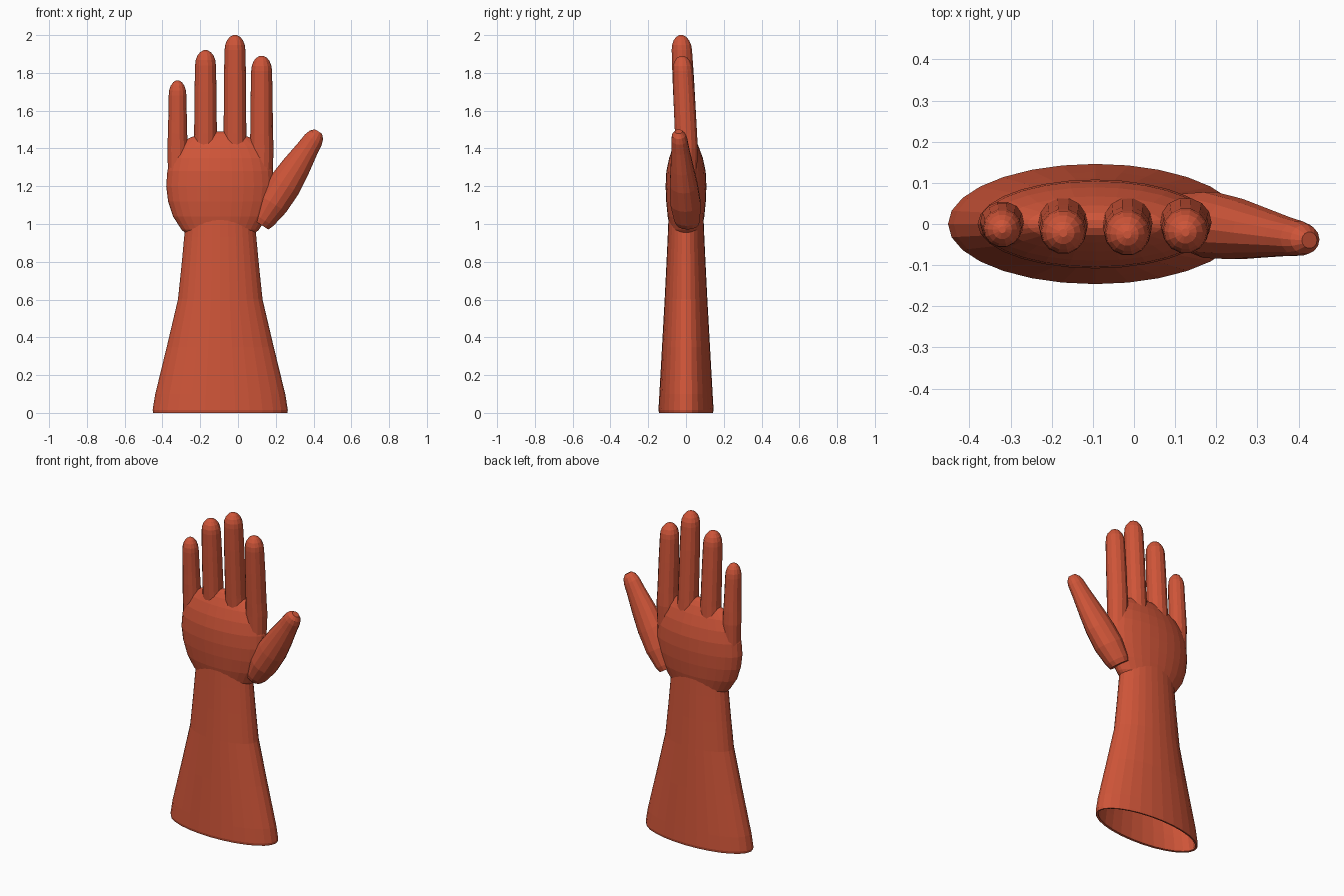
import bpy, bmesh, math
from mathutils import Vector

if "Cube" in bpy.data.objects:
    bpy.data.objects.remove(bpy.data.objects["Cube"])

red = bpy.data.materials.new("red_rubber")
red.diffuse_color = (0.62, 0.09, 0.04, 1)
red.use_nodes = True
red.node_tree.nodes["Principled BSDF"].inputs["Base Color"].default_value = red.diffuse_color


def loft(name, rings, sides, direction=(0, 0, 1), caps=(True, True)):
    """Skin elliptical rings (x, y, z, r_across, r_depth) square to direction."""
    d = Vector(direction).normalized()
    u = Vector((d.z, 0, -d.x)).normalized()
    v = d.cross(u)
    bm = bmesh.new()
    loops = []
    for x, y, z, ru, rv in rings:
        loops.append([bm.verts.new(Vector((x, y, z))
                      + u * ru * math.cos(2 * math.pi * i / sides)
                      + v * rv * math.sin(2 * math.pi * i / sides))
                      for i in range(sides)])
    for a, b in zip(loops, loops[1:]):
        for i in range(sides):
            j = (i + 1) % sides
            bm.faces.new((a[i], a[j], b[j], b[i]))
    if caps[0]:
        bm.faces.new(loops[0][::-1])
    if caps[1]:
        bm.faces.new(loops[-1])
    bmesh.ops.recalc_face_normals(bm, faces=bm.faces[:])
    me = bpy.data.meshes.new(name)
    bm.to_mesh(me)
    bm.free()
    me.materials.append(red)
    ob = bpy.data.objects.new(name, me)
    bpy.context.collection.objects.link(ob)
    return ob


# Flared cuff, open at the bottom, with a thin wall
CX = -0.094
cuff = loft("cuff", [(CX, 0, z, rx, ry) for z, rx, ry in (
    (0, .355, .143), (.015, .358, .146), (.1, .344, .141), (.35, .283, .127),
    (.6, .224, .113), (.78, .205, .104), (.93, .191, .097), (1.05, .18, .092))],
    28, caps=(False, False))
wall = cuff.modifiers.new("wall", "SOLIDIFY")
wall.thickness = 0.012
wall.offset = -1

# Flattened rounded palm
loft("palm", [(CX, 0, z, rx, ry) for z, rx, ry in (
    (.92, .15, .065), (.97, .205, .083), (1.04, .25, .097), (1.12, .276, .105),
    (1.2, .286, .108), (1.28, .28, .104), (1.35, .262, .089), (1.41, .225, .067),
    (1.455, .165, .045), (1.48, .1, .027), (1.49, .04, .01))], 28)

# Four fingers: x, radius, base height, tip height
for name, x, r, base, top in (("little_finger", -.32, .051, 1.22, 1.76),
                              ("ring_finger", -.172, .06, 1.25, 1.92),
                              ("middle_finger", -.016, .06, 1.25, 2.0),
                              ("index_finger", .125, .06, 1.25, 1.89)):
    def fy(z):
        return 0.004 - 0.03 * max(0, z - 1.4) / 0.6
    rings = [(x, fy(base), base, r * .96, r * .9), (x, fy(1.4), 1.4, r * 1.06, r),
             (x, fy(1.48), 1.48, r, r), (x, fy(top - .22), top - .22, r * .97, r * .97)]
    for k in range(5):
        a = math.radians(20 * k)
        z = top - 0.08 + 0.08 * math.sin(a) / math.sin(math.radians(80))
        rr = r * .92 * math.cos(a)
        rings.append((x, fy(z), z, rr, rr))
    loft(name, rings, 14)

# Tapered thumb angled away from the palm
A, B = Vector((.115, .008, 1.0)), Vector((.431, -.04, 1.497))
rings = []
for t, ru, rv in ((0, .054, .06), (.05, .066, .07), (.22, .085, .082), (.42, .088, .075),
                  (.6, .077, .062), (.8, .059, .048), (.9, .052, .043),
                  (.95, .042, .036), (.985, .022, .02)):
    p = A.lerp(B, t)
    rings.append((p.x, p.y, p.z, ru, rv))
loft("thumb", rings, 14, direction=(B.x - A.x, 0, B.z - A.z))
